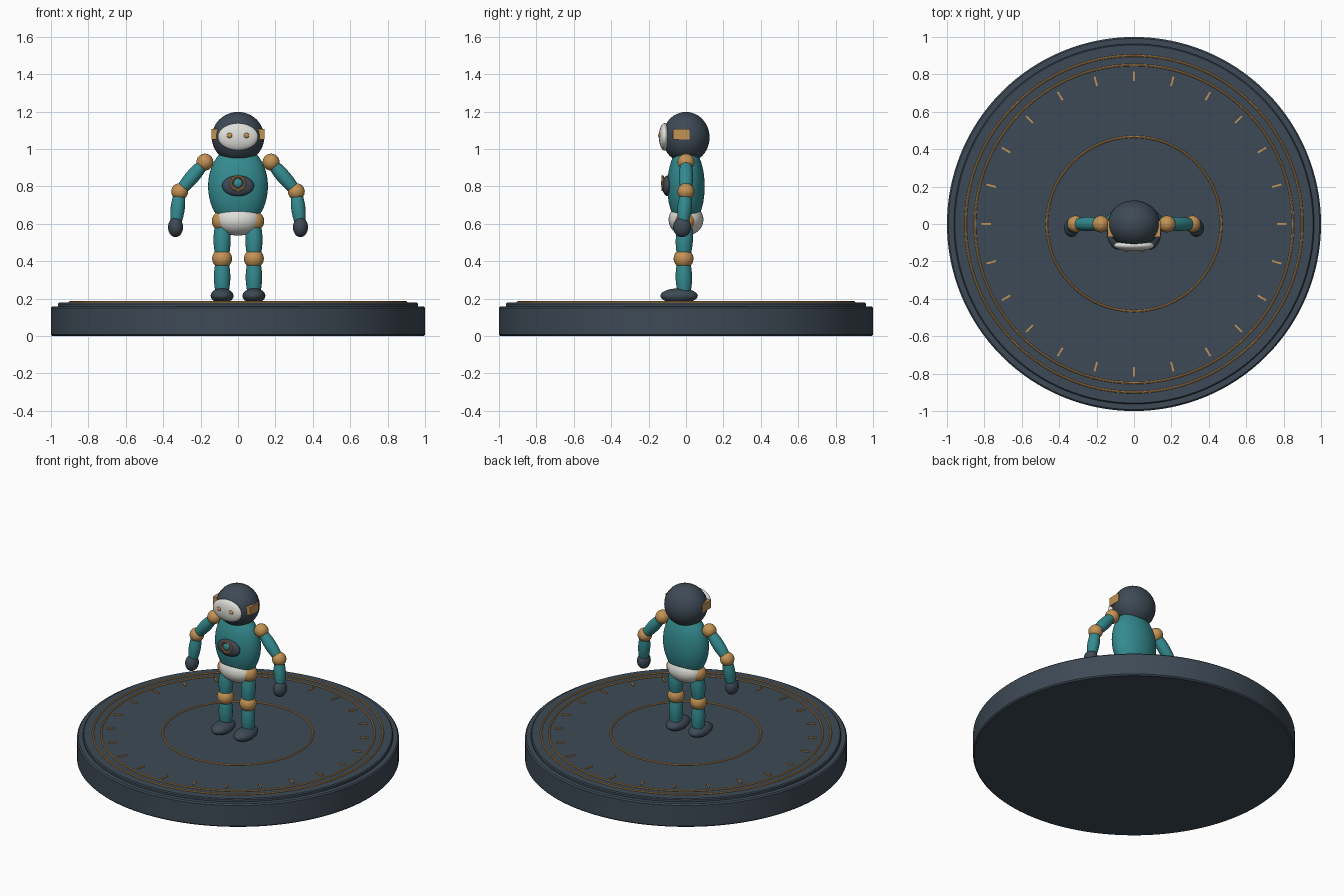
import bpy, bmesh
from math import pi, cos, sin, radians
from mathutils import Vector, Matrix

if "Cube" in bpy.data.objects:
    bpy.data.objects.remove(bpy.data.objects["Cube"], do_unlink=True)


def material(name, rgb):
    m = bpy.data.materials.new(name)
    m.use_nodes = True
    m.diffuse_color = (*rgb, 1)
    m.node_tree.nodes["Principled BSDF"].inputs["Base Color"].default_value = (*rgb, 1)
    return m


SLATE = material("dark slate", (0.048, 0.068, 0.092))
TEAL = material("teal", (0.034, 0.26, 0.28))
COPPER = material("copper", (0.55, 0.29, 0.09))
WHITE = material("off white", (0.74, 0.74, 0.70))


def finish(name, bm, mat, smooth=True):
    bmesh.ops.recalc_face_normals(bm, faces=bm.faces)
    mesh = bpy.data.meshes.new(name)
    bm.to_mesh(mesh)
    bm.free()
    mesh.materials.append(mat)
    ob = bpy.data.objects.new(name, mesh)
    bpy.context.collection.objects.link(ob)
    if smooth:
        bpy.ops.object.select_all(action="DESELECT")
        ob.select_set(True)
        bpy.context.view_layer.objects.active = ob
        bpy.ops.object.shade_smooth_by_angle(angle=radians(35))
    return ob


def ellipsoid(name, centre, radii, mat):
    bm = bmesh.new()
    bmesh.ops.create_uvsphere(bm, u_segments=40, v_segments=24, radius=1)
    bm.transform(Matrix.Translation(centre) @ Matrix.Diagonal((*radii, 1)))
    return finish(name, bm, mat)


def lathe(name, profile, mat, steps=32, matrix=Matrix(), closed=False):
    """Spin (radius, height) points round z, then place the result."""
    bm = bmesh.new()
    verts = [bm.verts.new((r, 0, z)) for r, z in profile]
    pairs = list(zip(verts, verts[1:] + verts[:1]))
    edges = [bm.edges.new(p) for p in (pairs if closed else pairs[:-1])]
    bmesh.ops.spin(bm, geom=verts + edges, cent=(0, 0, 0), axis=(0, 0, 1),
                   angle=2 * pi, steps=steps)
    bmesh.ops.remove_doubles(bm, verts=bm.verts, dist=1e-5)
    bm.transform(matrix)
    return finish(name, bm, mat)


def ring(name, centre, major, minor, mat, steps=128, tilt=0):
    circle = [(major + minor * cos(a * pi / 4), minor * sin(a * pi / 4)) for a in range(8)]
    place = Matrix.Translation(centre) @ Matrix.Rotation(tilt, 4, "X")
    return lathe(name, circle, mat, steps, place, closed=True)


def limb(name, start, end, radius, mat):
    """Barrel shaped segment between two joints."""
    a, b = Vector(start), Vector(end)
    length = (b - a).length
    n = 12
    profile = [(0, 0)]
    profile += [(radius * (0.72 + 0.28 * sin(pi * i / n)), length * i / n) for i in range(n + 1)]
    profile += [(0, length)]
    turn = (b - a).to_track_quat("Z", "Y").to_matrix().to_4x4()
    return lathe(name, profile, mat, 28, Matrix.Translation(a) @ turn)


def box(name, centre, size, mat, angle=0):
    bm = bmesh.new()
    bmesh.ops.create_cube(bm, size=1)
    bm.transform(Matrix.Rotation(angle, 4, "Z") @ Matrix.Translation(centre)
                 @ Matrix.Diagonal((*size, 1)))
    return finish(name, bm, mat, smooth=False)


# Round display base with a stepped, softened top
lathe("base_plinth", [(0, 0), (0.992, 0), (1, 0.008), (1, 0.15), (0.992, 0.158), (0, 0.158)],
      SLATE, 128)
lathe("base_top", [(0, 0.15), (0.963, 0.15), (0.963, 0.172), (0.957, 0.178), (0, 0.178)],
      SLATE, 128)
for name, r in (("outer_ring", 0.9), ("middle_ring", 0.85), ("inner_ring", 0.466)):
    ring(name, (0, 0, 0.18), r, 0.006, COPPER)
for i in range(24):
    box(f"dial_mark_{i + 1}", (0.79, 0, 0.181), (0.052, 0.01, 0.01), COPPER, i * pi / 12)

# Head and face
ellipsoid("head", (0, 0, 1.062), (0.14, 0.126, 0.136), SLATE)
ellipsoid("face_plate", (0, -0.115, 1.065), (0.108, 0.03, 0.073), WHITE)

# Body
ellipsoid("torso", (0, 0, 0.8), (0.16, 0.1, 0.22), TEAL)
ellipsoid("pelvis", (0, 0, 0.622), (0.125, 0.093, 0.085), WHITE)
ellipsoid("chest_panel", (0, -0.1, 0.803), (0.085, 0.027, 0.055), SLATE)
ring("chest_ring", (0, -0.125, 0.817), 0.036, 0.007, COPPER, 40, pi / 2)
ellipsoid("chest_core", (0, -0.122, 0.817), (0.024, 0.012, 0.024), TEAL)

# Paired parts
for side, s in (("left", 1), ("right", -1)):
    ellipsoid(f"{side}_eye", (s * 0.045, -0.14, 1.072), (0.015, 0.009, 0.014), COPPER)
    box(f"{side}_ear", (s * 0.117, -0.025, 1.078), (0.048, 0.09, 0.056), COPPER)

    shoulder = (s * 0.177, 0, 0.93)
    elbow = (s * 0.312, 0, 0.772)
    wrist = (s * 0.332, -0.015, 0.6)
    ellipsoid(f"{side}_shoulder", shoulder, (0.045,) * 3, COPPER)
    limb(f"{side}_upper_arm", shoulder, elbow, 0.038, TEAL)
    ellipsoid(f"{side}_elbow", elbow, (0.045,) * 3, COPPER)
    limb(f"{side}_forearm", elbow, wrist, 0.038, TEAL)
    ellipsoid(f"{side}_hand", (s * 0.334, -0.021, 0.582), (0.04, 0.048, 0.053), SLATE)

    hip = (s * 0.085, -0.005, 0.615)
    knee = (s * 0.085, -0.013, 0.414)
    ankle = (s * 0.085, -0.01, 0.215)
    ellipsoid(f"{side}_hip", hip, (0.055,) * 3, COPPER)
    limb(f"{side}_thigh", hip, knee, 0.046, TEAL)
    ellipsoid(f"{side}_knee", knee, (0.053,) * 3, COPPER)
    limb(f"{side}_shin", knee, ankle, 0.044, TEAL)
    ellipsoid(f"{side}_foot", (s * 0.085, -0.037, 0.215), (0.061, 0.1, 0.04), SLATE)
